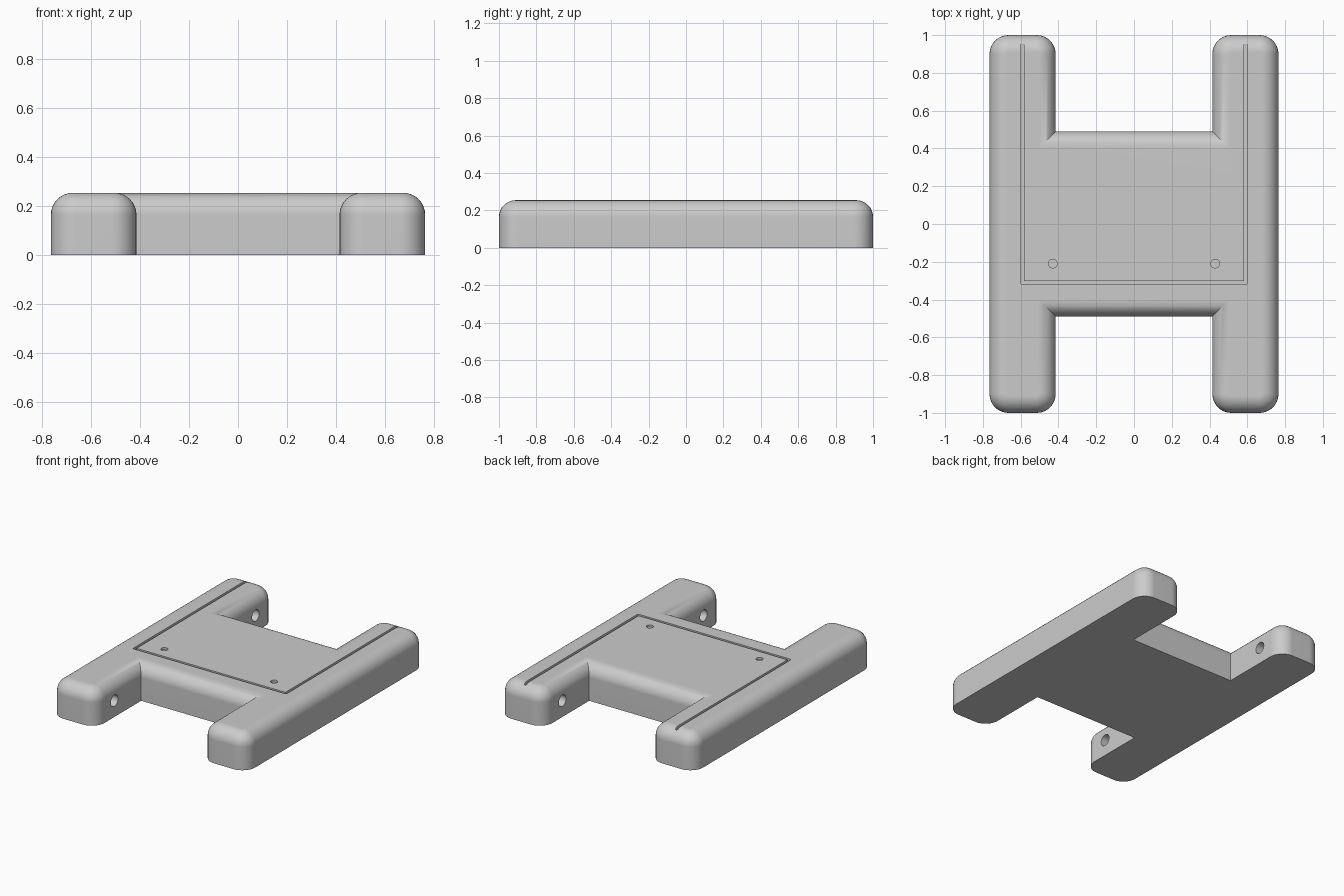
import bpy, bmesh, math
from mathutils import Matrix, Vector

if "Cube" in bpy.data.objects:
    bpy.data.objects.remove(bpy.data.objects["Cube"], do_unlink=True)

HEIGHT = 0.255
OUT_X, IN_X = 0.765, 0.415      # outer and inner faces of the side rails
END_Y, BODY_Y = 1.0, 0.49       # rail ends and middle panel edges

grey = bpy.data.materials.new("light_grey")
grey.use_nodes = True
grey.diffuse_color = (0.6, 0.6, 0.6, 1)
grey.node_tree.nodes["Principled BSDF"].inputs["Base Color"].default_value = (0.6, 0.6, 0.6, 1)


def make_object(name, bm):
    bmesh.ops.recalc_face_normals(bm, faces=bm.faces[:])
    mesh = bpy.data.meshes.new(name)
    bm.to_mesh(mesh)
    bm.free()
    mesh.materials.append(grey)
    obj = bpy.data.objects.new(name, mesh)
    bpy.context.collection.objects.link(obj)
    return obj


def prism(points, z0, z1):
    bm = bmesh.new()
    face = bm.faces.new([bm.verts.new((x, y, z0)) for x, y in points])
    top = bmesh.ops.extrude_face_region(bm, geom=[face])["geom"]
    bmesh.ops.translate(bm, vec=(0, 0, z1 - z0),
                        verts=[v for v in top if isinstance(v, bmesh.types.BMVert)])
    # keep one cap at the bottom
    if not any(all(abs(v.co.z - z0) < 1e-6 for v in f.verts) for f in bm.faces):
        bm.faces.new([v for v in bm.verts if abs(v.co.z - z0) < 1e-6])
    return bm


def build_base():
    quarter = [(IN_X, BODY_Y), (IN_X, END_Y), (OUT_X, END_Y)]
    outline = quarter + [(x, -y) for x, y in reversed(quarter)]
    outline += [(-x, -y) for x, y in outline]
    bm = prism(outline, 0, HEIGHT)
    # round the upright corners at the rail ends
    ends = [e for e in bm.edges
            if abs(e.verts[0].co.z - e.verts[1].co.z) > 0.1
            and abs(e.verts[0].co.y) > 0.9]
    bmesh.ops.bevel(bm, geom=ends, offset=0.1, offset_type='OFFSET', segments=8,
                    profile=0.5, affect='EDGES', clamp_overlap=False)
    # round the whole top rim
    rim = [e for e in bm.edges if all(v.co.z > HEIGHT - 1e-4 for v in e.verts)]
    bmesh.ops.bevel(bm, geom=rim, offset=0.09, offset_type='OFFSET', segments=8,
                    profile=0.5, affect='EDGES', clamp_overlap=False)
    return make_object("h_shaped_base", bm)


def cut(target, cutter):
    mod = target.modifiers.new("cut", 'BOOLEAN')
    mod.operation = 'DIFFERENCE'
    mod.solver = 'EXACT'
    mod.object = cutter
    cutter.hide_render = True
    bpy.context.view_layer.objects.active = target
    bpy.ops.object.modifier_apply(modifier=mod.name)
    bpy.data.objects.remove(cutter, do_unlink=True)


def slot(start, end, radius, floor):
    a, b = Vector(start), Vector(end)
    angle = math.atan2(b.y - a.y, b.x - a.x)
    pts = []
    for centre, turn in ((b, -math.pi / 2), (a, math.pi / 2)):
        for i in range(9):
            t = angle + turn + math.pi * i / 8
            pts.append((centre.x + radius * math.cos(t), centre.y + radius * math.sin(t)))
    return make_object("slot_cutter", prism(pts, floor, HEIGHT + 0.1))


def drill(centre, radius, depth, matrix):
    bm = bmesh.new()
    bmesh.ops.create_cone(bm, cap_ends=True, segments=32, radius1=radius, radius2=radius,
                          depth=depth, matrix=Matrix.Translation(centre) @ matrix)
    return make_object("drill_cutter", bm)


base = build_base()

# Thin groove on three sides of the panel
GX, GY = 0.592, -0.311
floor = HEIGHT - 0.02
cut(base, slot((-GX, GY), (GX, GY), 0.009, floor))
for s in (-1, 1):
    cut(base, slot((s * GX, GY), (s * GX, 0.947), 0.009, floor))
    # Shallow round dimple in the panel
    cut(base, drill((s * 0.43, -0.21, HEIGHT), 0.023, 0.03, Matrix()))
    # Blind holes in the inner faces of the rails
    for y in (-0.79, 0.79):
        cut(base, drill((s * IN_X, y, 0.115), 0.04, 0.36,
                        Matrix.Rotation(math.pi / 2, 4, 'Y')))

# Smooth shading with crisp edges
bpy.ops.object.select_all(action='DESELECT')
base.select_set(True)
bpy.context.view_layer.objects.active = base
bpy.ops.object.shade_smooth_by_angle(angle=math.radians(30))
weighted = base.modifiers.new("weighted_normals", 'WEIGHTED_NORMAL')
weighted.keep_sharp = True
